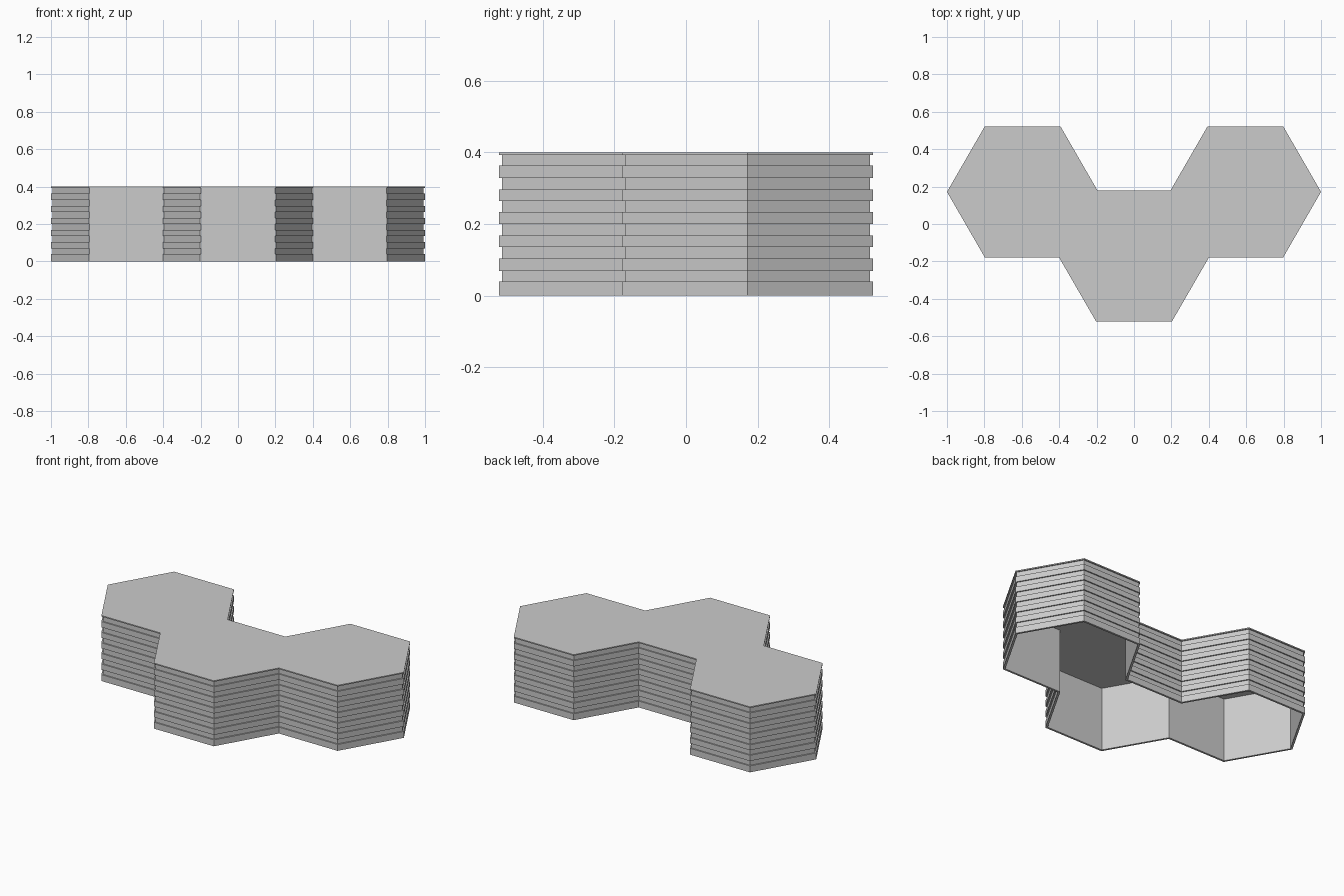
import bpy, bmesh
from math import radians, cos, sin
from mathutils import Vector

cube = bpy.data.objects.get("Cube")
if cube:
    bpy.data.objects.remove(cube, do_unlink=True)

SIDE = 0.397      # side of each joined hexagon
HEIGHT = 0.4
OUT, GROOVE, INNER = 0.0065, -0.001, -0.006   # wall offsets from the outline

grey = bpy.data.materials.new("plain grey")
grey.use_nodes = True
colour = (0.6, 0.6, 0.6, 1)
grey.diffuse_color = colour
grey.node_tree.nodes["Principled BSDF"].inputs["Base Color"].default_value = colour

# Walk the outline of three joined hexagons, counter-clockwise from the front edge
headings = [0, 60, 0, 60, 120, 180, 240, 180, 120, 180, 240, 300, 0, 300]
dirs = [Vector((cos(radians(h)), sin(radians(h)))) for h in headings]
corner = Vector((-SIDE / 2, -SIDE * 1.5 * cos(radians(30)) / cos(radians(0))))
corner.y = -2 * SIDE * cos(radians(30)) * 0.75
corners = []
for d in dirs:
    corners.append(corner.copy())
    corner += d * SIDE


def ring(bm, offset, z):
    """Outline moved outward by offset with mitred corners."""
    verts = []
    for i, p in enumerate(corners):
        d = dirs[i - 1] + dirs[i]
        normal = Vector((d.y, -d.x)).normalized()
        q = p + normal * offset / cos(radians(30))
        verts.append(bm.verts.new((q.x, q.y, z)))
    return verts


# Wall section: up the grooved outside, starting under the roof
profile = [(INNER, 0.393), (INNER, 0), (OUT, 0)]
band_tops = [0.039, 0.104, 0.168, 0.233, 0.297, 0.363]
groove_tops = [0.069, 0.135, 0.2, 0.264, 0.328, 0.393]
for low, high in zip(band_tops, groove_tops):
    profile += [(OUT, low), (GROOVE, low), (GROOVE, high), (OUT, high)]
profile.append((OUT, HEIGHT))

# Sweep the section around the outline and close ceiling and roof
bm = bmesh.new()
rings = [ring(bm, o, z) for o, z in profile]
for a, b in zip(rings, rings[1:]):
    for i in range(len(a)):
        j = (i + 1) % len(a)
        bm.faces.new((a[i], a[j], b[j], b[i]))
bm.faces.new(rings[-1])
bm.faces.new(reversed(rings[0]))
bmesh.ops.recalc_face_normals(bm, faces=bm.faces)

mesh = bpy.data.meshes.new("layered_hexagon_shell")
bm.to_mesh(mesh)
bm.free()
mesh.materials.append(grey)
shell = bpy.data.objects.new("layered_hexagon_shell", mesh)
bpy.context.collection.objects.link(shell)
